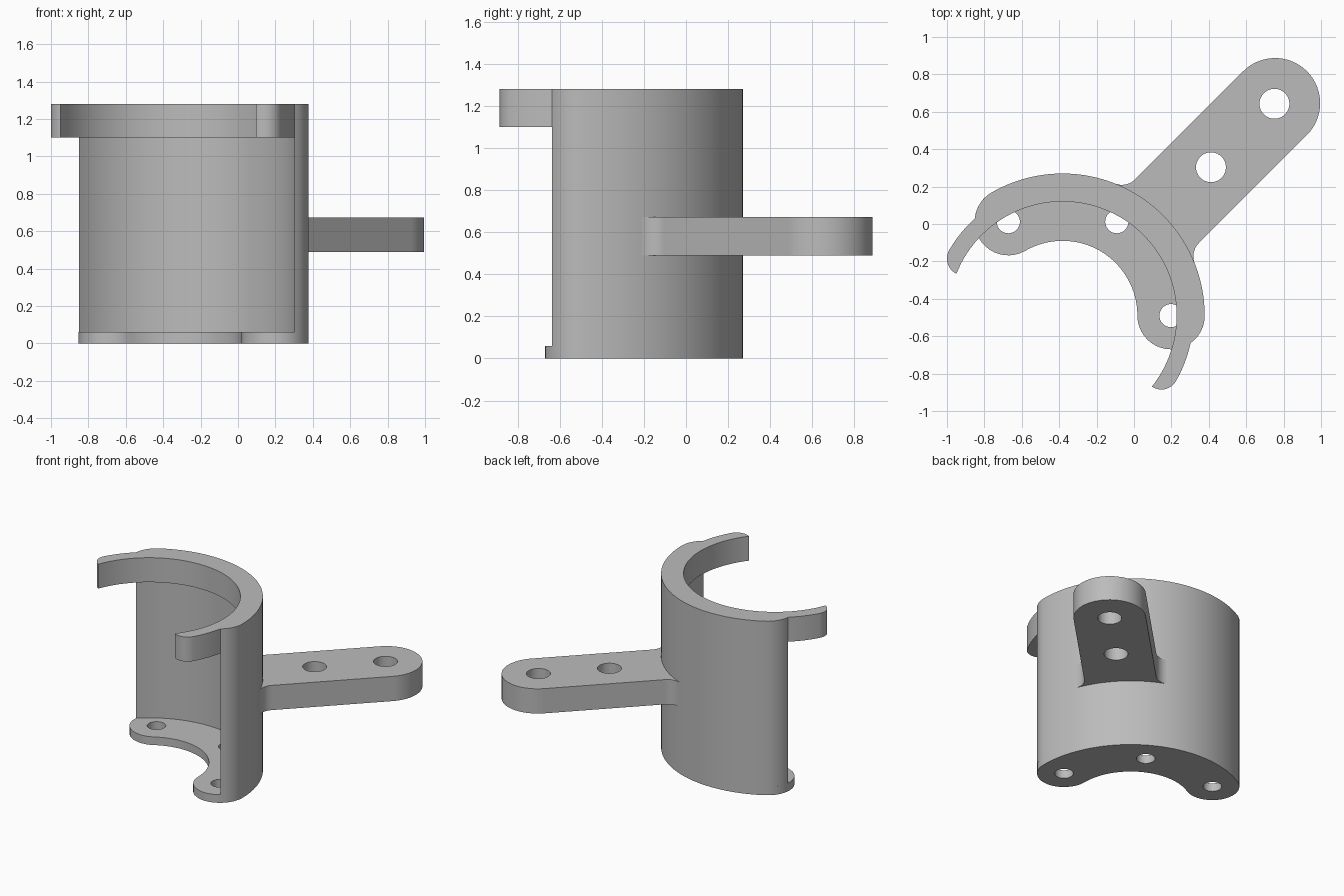
import bpy, bmesh
from math import sin, cos, asin, acos, atan2, radians, degrees, sqrt, ceil
from mathutils import Matrix, Vector

if "Cube" in bpy.data.objects:
    bpy.data.objects.remove(bpy.data.objects["Cube"], do_unlink=True)

CENTRE = Vector((-0.382, -0.49, 0))   # axis of the round clamp
OUTER, WALL_IN, RIM_IN = 0.76, 0.70, 0.61

grey = bpy.data.materials.new("plain grey")
grey.use_nodes = True
grey.diffuse_color = (0.5, 0.5, 0.5, 1)
grey.node_tree.nodes["Principled BSDF"].inputs["Base Color"].default_value = (0.5, 0.5, 0.5, 1)


def arc(radius, start, end, cx=0.0, cy=0.0, step=3):
    """Points along an arc, angles in degrees."""
    n = max(2, ceil(abs(end - start) / step))
    angles = [radians(start + (end - start) * i / n) for i in range(n + 1)]
    return [(cx + radius * cos(a), cy + radius * sin(a)) for a in angles]


def cap(mid, r, angle, inner):
    """Round end on a band at the given angle, stopped where it meets the inner radius.
    Returns its points and the polar angle of the last one."""
    turn = acos(max(-1, min(1, (inner**2 - mid**2 - r**2) / (2 * mid * r))))
    a = radians(angle)
    pts = arc(r, angle, angle + degrees(turn), mid * cos(a), mid * sin(a), 9)
    return pts, angle + degrees(asin(r * sin(turn) / inner))


def mirrored(half):
    """Close a half outline across the local x axis."""
    return half + [(x, -y) for x, y in reversed(half)]


def band(mid, r, angle, inner):
    end, a = cap(mid, r, angle, inner)
    return mirrored(arc(mid + r, 0, angle) + end + arc(inner, a, 0))


def plate(name, outline, z0, z1, axis, holes=()):
    """Extrude an outline with round holes, its local x axis turned to the given angle."""
    bm = bmesh.new()
    for loop in [outline] + [arc(r, 0, 360, x, y, 10) for x, y, r in holes]:
        pts = []
        for p in loop:      # skip repeated points
            if not pts or (Vector(p) - Vector(pts[-1])).length > 1e-4:
                pts.append(p)
        if (Vector(pts[0]) - Vector(pts[-1])).length < 1e-4:
            pts.pop()
        verts = [bm.verts.new((x, y, z0)) for x, y in pts]
        for i, v in enumerate(verts):
            bm.edges.new((verts[i - 1], v))
    bmesh.ops.triangle_fill(bm, edges=bm.edges[:], use_beauty=True, normal=(0, 0, 1))
    new = bmesh.ops.extrude_face_region(bm, geom=bm.faces[:])["geom"]
    top = [v for v in new if isinstance(v, bmesh.types.BMVert)]
    bmesh.ops.translate(bm, verts=top, vec=(0, 0, z1 - z0))
    bmesh.ops.recalc_face_normals(bm, faces=bm.faces[:])
    bm.transform(Matrix.Translation(CENTRE) @ Matrix.Rotation(radians(axis), 4, "Z"))
    mesh = bpy.data.meshes.new(name)
    bm.to_mesh(mesh)
    bm.free()
    mesh.materials.append(grey)
    obj = bpy.data.objects.new(name, mesh)
    bpy.context.collection.objects.link(obj)
    bpy.ops.object.select_all(action="DESELECT")
    obj.select_set(True)
    bpy.context.view_layer.objects.active = obj
    bpy.ops.object.shade_smooth_by_angle(angle=radians(30))


# Base flange with three screw holes
screws = [(0.58 * cos(radians(a)), 0.58 * sin(radians(a)), 0.062) for a in (-60, 0, 60)]
plate("base_flange", band(0.58, 0.18, 60, 0.40), 0, 0.06, 60, screws)

# Thin curved wall
plate("curved_wall", band(0.58, 0.18, 60, WALL_IN), 0.06, 1.10, 60)

# Top rim with two hooked fingers
shoulder, a_shoulder = cap(0.58, 0.18, 60, WALL_IN)
tip, a_tip = cap(RIM_IN, WALL_IN - RIM_IN, 90, RIM_IN)
plate("top_rim", mirrored(arc(OUTER, 0, 60) + shoulder + arc(WALL_IN, a_shoulder, 90)
                          + tip + arc(RIM_IN, a_tip, 0)), 1.10, 1.28, 60)

# Mounting arm, filleted into the wall, with two bolt holes
HALF, FILLET, REACH = 0.241, 0.10, 1.607
along = sqrt((OUTER + FILLET)**2 - (HALF + FILLET)**2)
root = degrees(atan2(HALF + FILLET, along))
arm = (arc(HALF, 0, 90, REACH, 0, 6)
       + arc(FILLET, 270, 180 + root, along, HALF + FILLET, 9)
       + arc(0.73, root, 0))
plate("mounting_arm", mirrored(arm), 0.49, 0.672, 45,
      [(REACH - 0.005, 0, 0.08), (1.122, 0, 0.08)])
